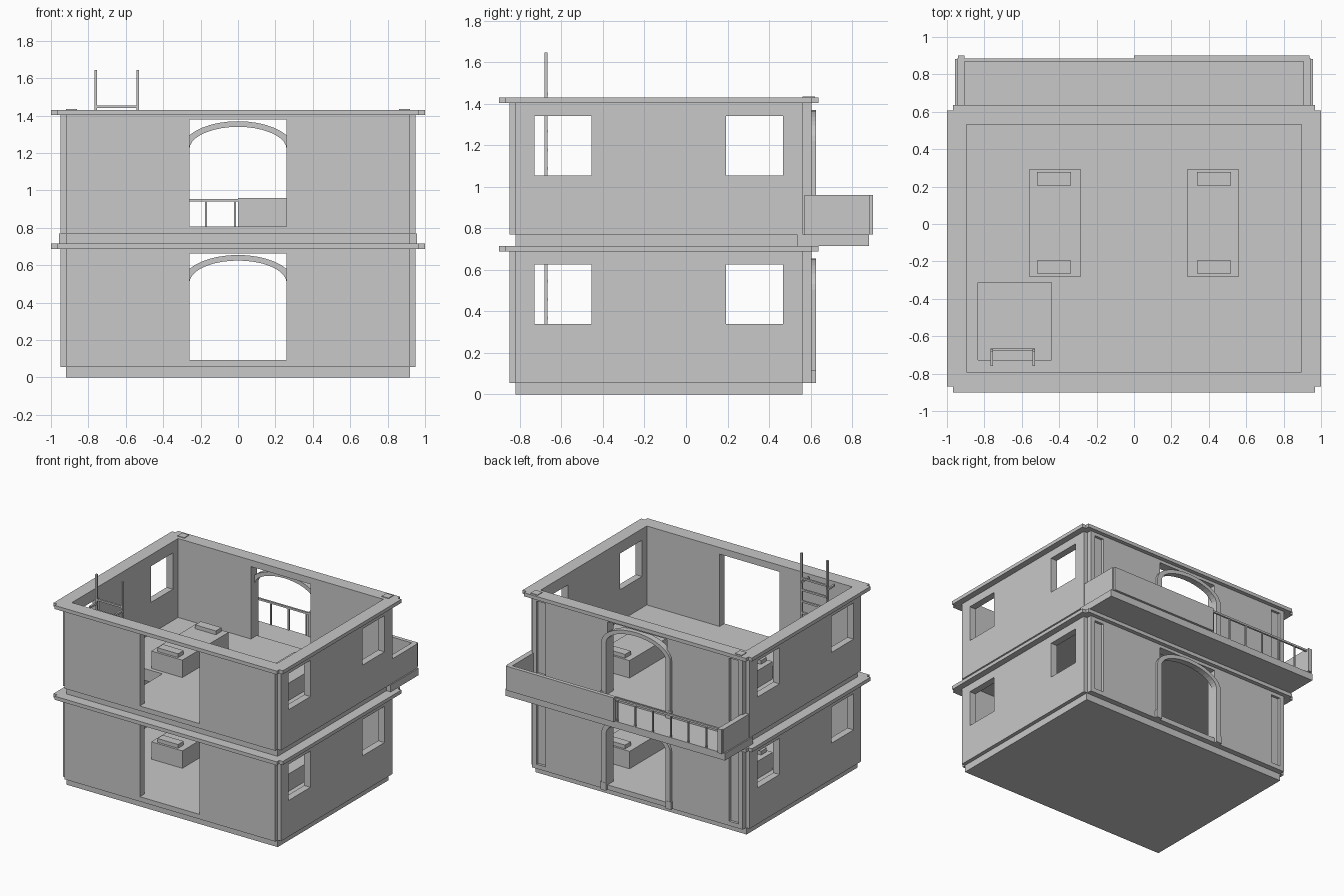
import bpy, bmesh, math
from mathutils import Vector

if "Cube" in bpy.data.objects:
    bpy.data.objects.remove(bpy.data.objects["Cube"], do_unlink=True)

GREY = (0.58, 0.58, 0.58, 1)
STONE = bpy.data.materials.new("plain_grey")
STONE.use_nodes = True
STONE.diffuse_color = GREY
STONE.node_tree.nodes["Principled BSDF"].inputs["Base Color"].default_value = GREY

STOREY = 0.715
INNER_X, INNER_Y0, INNER_Y1 = 0.895, -0.79, 0.532


def prism(name, profile, start, depth):
    """Extrude a closed 3D outline along the depth vector."""
    bm = bmesh.new()
    face = bm.faces.new([bm.verts.new(Vector(p) + Vector(start)) for p in profile])
    new = bmesh.ops.extrude_face_region(bm, geom=[face])["geom"]
    bmesh.ops.translate(bm, vec=depth, verts=[v for v in new if isinstance(v, bmesh.types.BMVert)])
    bmesh.ops.recalc_face_normals(bm, faces=bm.faces)
    mesh = bpy.data.meshes.new(name)
    bm.to_mesh(mesh)
    bm.free()
    mesh.materials.append(STONE)
    ob = bpy.data.objects.new(name, mesh)
    bpy.context.collection.objects.link(ob)
    return ob


def box(name, x, y, z):
    outline = [(x[0], y[0], 0), (x[1], y[0], 0), (x[1], y[1], 0), (x[0], y[1], 0)]
    return prism(name, outline, (0, 0, z[0]), (0, 0, z[1] - z[0]))


def notched(name, half, y0, y1, steps, z0, z1):
    """Rectangular block with a notch in every corner."""
    a, b, c, d = half, half - 0.032, y0 + steps[0], y1 - steps[1]
    right = [(b, y0, 0), (b, c, 0), (a, c, 0), (a, d, 0), (b, d, 0), (b, y1, 0)]
    left = [(-x, y, z) for x, y, z in reversed(right)]
    return prism(name, right + left, (0, 0, z0), (0, 0, z1 - z0))


def cut(ob, cutters):
    """Subtract the cutters, bake the result and remove them."""
    for c in cutters:
        c.hide_render = True
        mod = ob.modifiers.new("opening", "BOOLEAN")
        mod.operation, mod.solver, mod.object = "DIFFERENCE", "EXACT", c
    graph = bpy.context.evaluated_depsgraph_get()
    mesh = bpy.data.meshes.new_from_object(ob.evaluated_get(graph))
    ob.modifiers.clear()
    ob.data = mesh
    for c in cutters:
        bpy.data.objects.remove(c, do_unlink=True)


def interior(z0, z1):
    return box("cutter", (-INNER_X, INNER_X), (INNER_Y0, INNER_Y1), (z0, z1))


def hatch_cutter(z):
    return box("cutter", (-0.835, -0.44), (-0.728, -0.313), (z - 0.1, z + 0.2))


def arch_trim(name, z):
    """Half-ellipse arch on two legs, drawn as one outline."""
    def arc(width, rise):
        return [(width * math.cos(t), 0, z + 0.505 + rise * math.sin(t))
                for t in (math.pi * i / 18 for i in range(19))]

    outer, inner = arc(0.30, 0.15), arc(0.26, 0.12)
    foot = z + 0.055
    outline = [(0.30, 0, foot)] + outer + [(-0.30, 0, foot), (-0.26, 0, foot)] + inner[::-1] + [(0.26, 0, foot)]
    prism(name, outline, (0, 0.575, 0), (0, 0.05, 0))


for level, label in enumerate(("lower", "upper")):
    z = level * STOREY

    # Plinth and floor
    plinth = box(label + "_plinth", (-0.92, 0.92), (-0.82, 0.56), (z, z + 0.055))
    floor = box(label + "_floor", (-INNER_X, INNER_X), (INNER_Y0, INNER_Y1), (z + 0.055, z + 0.093))
    if level:
        for slab in (plinth, floor):
            cut(slab, [hatch_cutter(z)])

    # Walls with doorway, rear opening, side windows and sunken rear panels
    walls = notched(label + "_walls", 0.95, -0.85, 0.605, (0.03, 0.041), z + 0.055, z + 0.687)
    cutters = [interior(z, z + 1),
               box("cutter", (-0.26, 0.26), (-1, 1), (z + 0.093, z + 0.663))]
    for span in ((-0.73, -0.455), (0.192, 0.467)):
        cutters.append(box("cutter", (-1.2, 1.2), span, (z + 0.34, z + 0.625)))
    for span in ((-0.88, -0.80), (0.80, 0.88)):
        cutters.append(box("cutter", span, (0.585, 0.7), (z + 0.09, z + 0.66)))
    cut(walls, cutters)

    # Cornice
    cornice = notched(label + "_cornice", 1.0, -0.90, 0.637, (0.03, 0.03), z + 0.687, z + STOREY)
    cut(cornice, [interior(z, z + 1)])

    # Rear arch surround and furniture
    arch_trim(label + "_arch_surround", z)
    for side, word in ((-1, "right"), (1, "left")):
        def mirrored(a, b):
            return tuple(sorted((a * side, b * side)))
        tag = f"{label}_{word}_"
        box(tag + "arch_foot", mirrored(0.26, 0.308), (0.58, 0.627), (z + 0.055, z + 0.115))
        box(tag + "bench", mirrored(0.287, 0.558), (-0.283, 0.293), (z + 0.093, z + 0.23))
        for n, y in enumerate(((-0.265, -0.195), (0.206, 0.277))):
            box(f"{tag}cushion_{n}", mirrored(0.337, 0.518), y, (z + 0.23, z + 0.26))
        if level:
            box(tag + "cornice_cap", mirrored(0.86, 0.92), (0.56, 0.62), (z + STOREY, z + 0.72))
            box(word + "_balcony_end", mirrored(0.905, 0.947), (0.57, 0.885), (0.77, 0.96))

# Balcony: slab, solid half and railed half
box("balcony_slab", (-0.957, 0.957), (0.535, 0.882), (STOREY, 0.77))
box("balcony_parapet", (0, 0.937), (0.87, 0.90), (0.77, 0.96))
box("balcony_corner_post", (-0.94, -0.905), (0.87, 0.90), (0.77, 0.96))
box("balcony_handrail", (-0.92, 0), (0.87, 0.885), (0.94, 0.955))
for i in range(6):
    x = -0.017 - 0.155 * i
    box(f"balcony_baluster_{i}", (x - 0.005, x + 0.005), (0.872, 0.883), (0.77, 0.945))

# Ladder running through the floor hatch
for word, x in (("right", -0.768), ("left", -0.543)):
    box(word + "_ladder_rail", (x, x + 0.015), (-0.682, -0.667), (0.093, 1.645))
    for level in range(2):
        top = STOREY * (level + 1)
        box(f"{word}_ladder_bracket_{level}", (x, x + 0.015), (-0.76, -0.665), (top - 0.02, top - 0.005))
for i in range(15):
    z = 1.44 - 0.09 * i
    box(f"ladder_rung_{i}", (-0.76, -0.535), (-0.68, -0.665), (z, z + 0.014))
